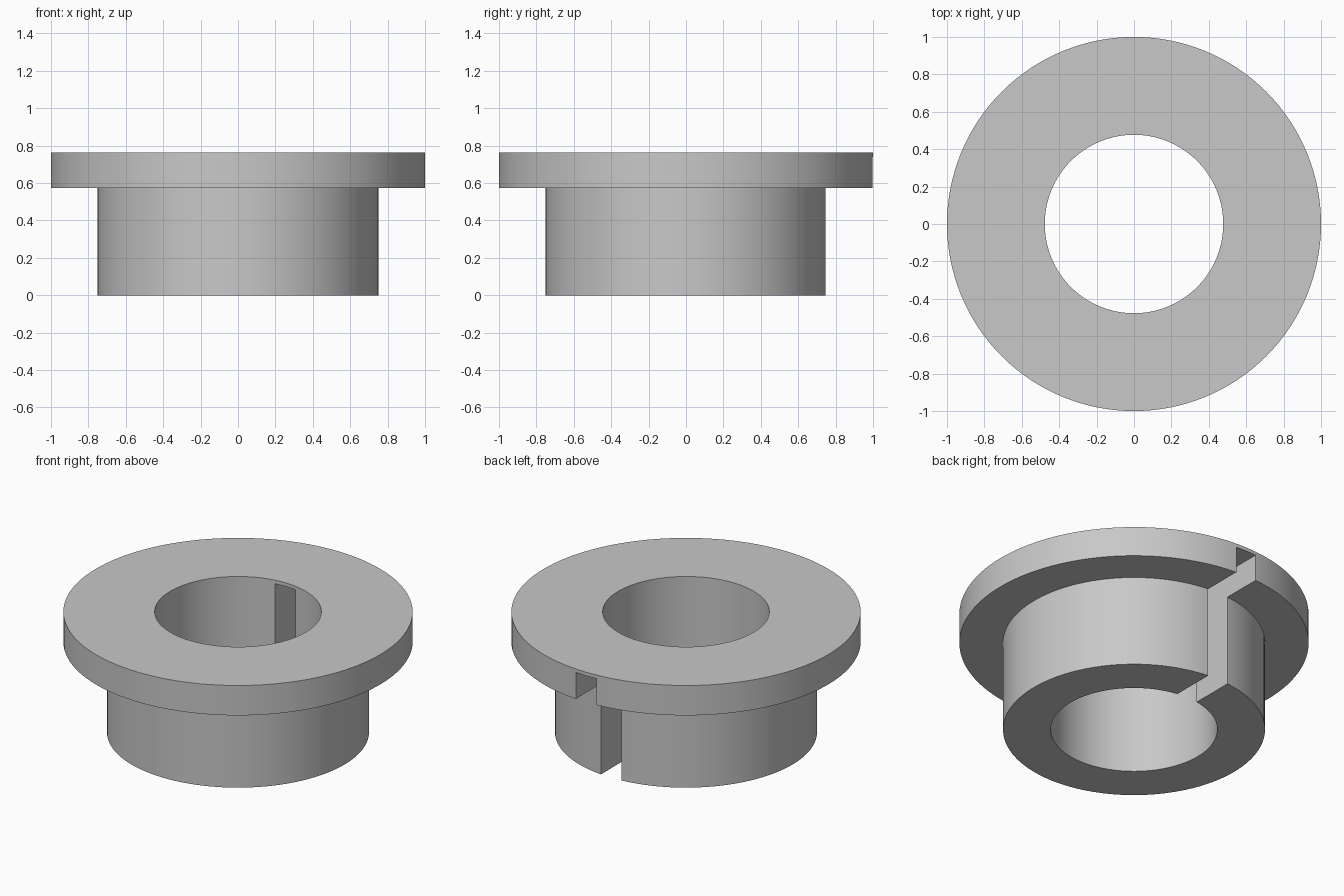
import bpy
import bmesh
import math

default = bpy.data.objects.get("Cube")
if default:
    bpy.data.objects.remove(default, do_unlink=True)

SEGMENTS = 128
BORE, BODY, FLANGE = 0.477, 0.75, 1.0
STEP, TOP = 0.573, 0.762
SLOT_HALF, SLOT_TOP = 0.072, 0.739

grey = bpy.data.materials.new("plain grey")
colour = (0.58, 0.58, 0.58, 1)
grey.use_nodes = True
grey.diffuse_color = colour
grey.node_tree.nodes["Principled BSDF"].inputs["Base Color"].default_value = colour


def add_object(name, bm):
    bmesh.ops.recalc_face_normals(bm, faces=bm.faces)
    mesh = bpy.data.meshes.new(name)
    bm.to_mesh(mesh)
    bm.free()
    obj = bpy.data.objects.new(name, mesh)
    bpy.context.collection.objects.link(obj)
    mesh.materials.append(grey)
    return obj


# Flanged bushing: closed profile turned around the z axis
profile = [(BORE, 0), (BODY, 0), (BODY, STEP), (FLANGE, STEP), (FLANGE, TOP), (BORE, TOP)]
bm = bmesh.new()
rings = []
for i in range(SEGMENTS):
    a = math.tau * i / SEGMENTS
    rings.append([bm.verts.new((r * math.cos(a), r * math.sin(a), z)) for r, z in profile])
for i, ring in enumerate(rings):
    after = rings[(i + 1) % SEGMENTS]
    for j in range(len(profile)):
        k = (j + 1) % len(profile)
        bm.faces.new((ring[j], after[j], after[k], ring[k]))
bushing = add_object("flanged_bushing", bm)

# Slot through the back wall, stopping just under the flange top
bm = bmesh.new()
bmesh.ops.create_cube(bm, size=1)
for v in bm.verts:
    v.co.x *= 2 * SLOT_HALF
    v.co.y = 1.2 if v.co.y > 0 else 0.1
    v.co.z = SLOT_TOP if v.co.z > 0 else -0.2
cutter = add_object("slot_cutter", bm)
cutter.hide_render = True

cut = bushing.modifiers.new("slot", "BOOLEAN")
cut.operation = "DIFFERENCE"
cut.solver = "EXACT"
cut.object = cutter

bpy.ops.object.select_all(action="DESELECT")
bushing.select_set(True)
bpy.context.view_layer.objects.active = bushing
bpy.ops.object.modifier_apply(modifier=cut.name)
bpy.data.objects.remove(cutter, do_unlink=True)

# Smooth turned walls, crisp rims and slot edges
bpy.ops.object.shade_smooth_by_angle(angle=math.radians(30))
